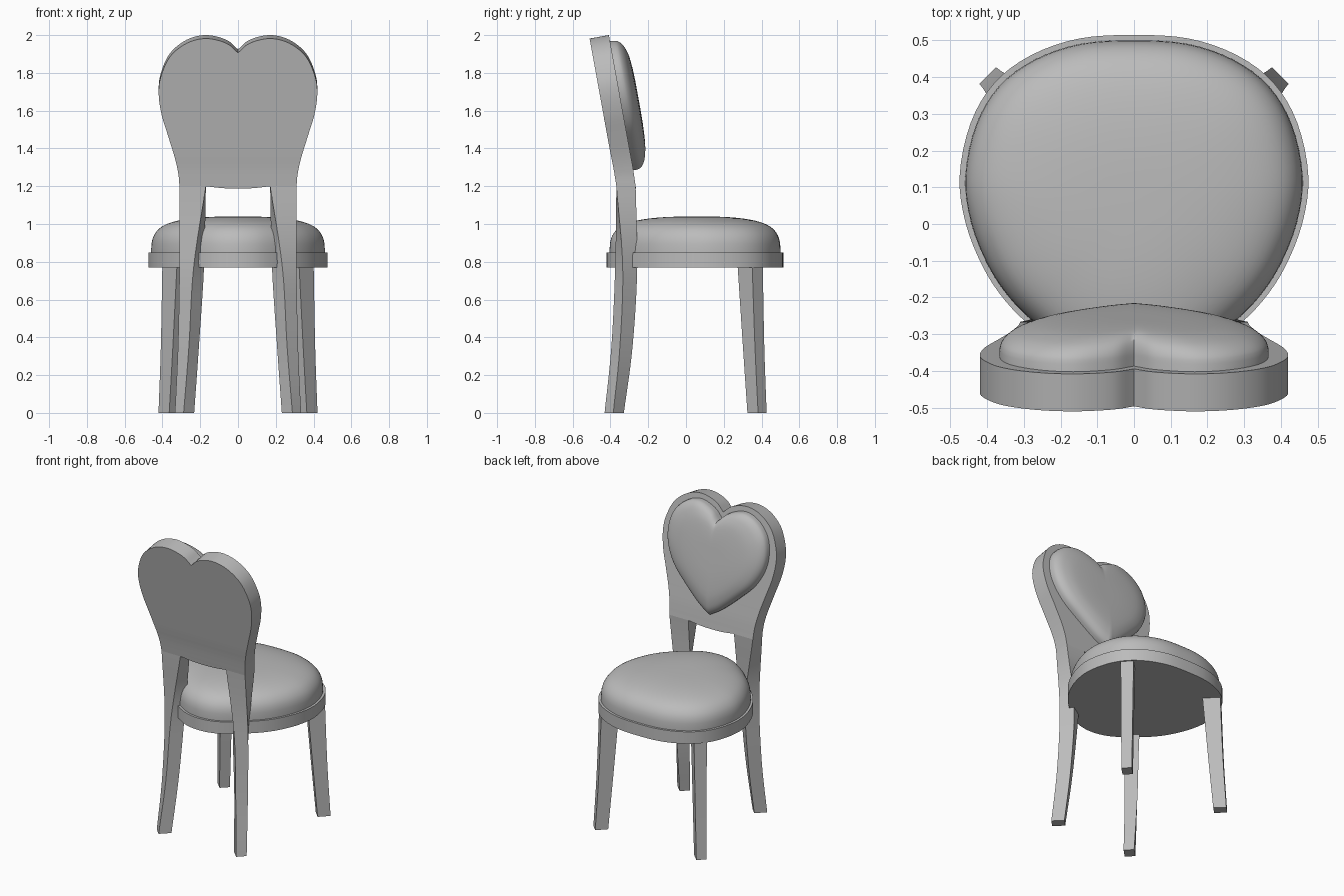
import bpy, bmesh, math
from mathutils import Vector

if "Cube" in bpy.data.objects:
    bpy.data.objects.remove(bpy.data.objects["Cube"])

grey = bpy.data.materials.new("plain_grey")
grey.diffuse_color = (0.5, 0.5, 0.5, 1)
grey.use_nodes = True
grey.node_tree.nodes["Principled BSDF"].inputs["Base Color"].default_value = grey.diffuse_color


def spline(pts, n=5, closed=False):
    """Smooth curve through the points, n steps per span."""
    p = [Vector(q) for q in pts]
    p = [p[-1]] + p + p[:2] if closed else [2 * p[0] - p[1]] + p + [2 * p[-1] - p[-2]]
    out = []
    for a, b, c, d in zip(p, p[1:], p[2:], p[3:]):
        for i in range(n):
            t = i / n
            out.append(0.5 * (2 * b + (c - a) * t + (2 * a - 5 * b + 4 * c - d) * t ** 2
                              + (3 * b - a - 3 * c + d) * t ** 3))
    return out if closed else out + [p[-2]]


def mirrored(half):
    """Close a right-half outline that starts and ends on x = 0."""
    return half + [Vector((-q.x, q.y)) for q in half[-2:0:-1]]


def finish(name, bm, angle=35):
    bmesh.ops.recalc_face_normals(bm, faces=bm.faces)
    me = bpy.data.meshes.new(name)
    bm.to_mesh(me)
    bm.free()
    me.materials.append(grey)
    ob = bpy.data.objects.new(name, me)
    bpy.context.collection.objects.link(ob)
    bpy.ops.object.select_all(action='DESELECT')
    ob.select_set(True)
    bpy.context.view_layer.objects.active = ob
    bpy.ops.object.shade_smooth_by_angle(angle=math.radians(angle))
    return ob


def loft(name, rings, angle=35):
    """Skin a stack of equal-length rings and cap both ends."""
    bm = bmesh.new()
    rows = [[bm.verts.new(v) for v in r] for r in rings]
    for r, s in zip(rows, rows[1:]):
        for i in range(len(r)):
            j = (i + 1) % len(r)
            bm.faces.new((r[i], r[j], s[j], s[i]))
    bm.faces.new(rows[0])
    bm.faces.new(rows[-1])
    return finish(name, bm, angle)


# Lean of the backrest: centre depth at each height
LEAN = spline([(1.2, -0.3175), (1.3, -0.333), (1.4, -0.352), (1.7, -0.4065), (2.0, -0.461)], 8)


def lean(z):
    for a, b in zip(LEAN, LEAN[1:]):
        if z <= b.x:
            break
    return a.y + (b.y - a.y) * (z - a.x) / (b.x - a.x)


# Seat rim and seat cushion
half = [(0.15, 0.505), (0.28, 0.46), (0.38, 0.385), (0.445, 0.275), (0.475, 0.13), (0.458, 0),
        (0.41, -0.12), (0.35, -0.21), (0.275, -0.285), (0.19, -0.355), (0.1, -0.403)]
egg = spline([(0, 0.515)] + half + [(0, -0.42)] + [(-x, y) for x, y in half[::-1]], 4, True)
loft("seat_rim", [[(p.x, p.y, z) for p in egg] for z in (0.77, 0.85)])

dome = spline([(1, 0.865), (0.99, 0.91), (0.955, 0.95), (0.88, 0.985), (0.75, 1.011),
               (0.55, 1.029), (0.3, 1.038), (0.02, 1.04)], 3)
dome = [Vector((1, 0.84))] + dome
loft("seat_cushion", [[(p.x * 0.968 * d.x, 0.06 + (p.y - 0.06) * 0.968 * d.x, d.y) for p in egg]
                      for d in dome])

# Front legs: tapered, turned 45 degrees, flaring outward
# keys: centre, half depth, half width, height
front_keys = spline([(0.37, 0.04, 0.032, 0), (0.352, 0.045, 0.035, 0.35),
                     (0.333, 0.055, 0.04, 0.8)], 6)
# Back legs: four corners that untwist as they rise into the backrest
# keys: x, y of back-outer, back-inner, front-inner, front-outer, then height
back_keys = [(0.334, -0.385, 0.288, -0.431, 0.232, -0.375, 0.277, -0.329, 0),
             (0.318, -0.350, 0.260, -0.395, 0.207, -0.335, 0.265, -0.283, 0.35),
             (0.310, -0.335, 0.235, -0.375, 0.180, -0.310, 0.260, -0.258, 0.77),
             (0.310, -0.3685, 0.17, -0.3685, 0.17, -0.2665, 0.310, -0.2665, 1.2)]
back_keys = spline(back_keys, 6)
for side, s in (("right", 1), ("left", -1)):
    rings = []
    for c, d, w, z in front_keys:
        k = math.sqrt(0.5)
        rings.append([(s * (c + k * (a * d - b * w)), c + 0.006 + k * (a * d + b * w), z)
                      for a, b in ((1, 1), (1, -1), (-1, -1), (-1, 1))])
    loft("front_leg_" + side, rings)
    loft("back_leg_" + side, [[(s * k[i], k[i + 1], k[8]) for i in (0, 2, 4, 6)]
                              for k in back_keys])

# Backrest: heart-topped board, sliced across so that it can bend
board = spline([(0, 1.915), (0.06, 1.965), (0.165, 1.991), (0.27, 1.967), (0.36, 1.895),
                (0.408, 1.79), (0.42, 1.70), (0.405, 1.59), (0.37, 1.475), (0.335, 1.36),
                (0.316, 1.27), (0.31, 1.2)], 5)
board = mirrored(board + spline([(0.17, 1.2), (0.085, 1.19), (0, 1.187)], 3))
bm = bmesh.new()
face = bm.faces.new([bm.verts.new((p.x, -0.051, p.y)) for p in board])
new = bmesh.ops.extrude_face_region(bm, geom=[face])["geom"]
for v in new:
    if isinstance(v, bmesh.types.BMVert):
        v.co.y = 0.051
for z in (1.2, 1.225, 1.25, 1.275, 1.3, 1.325, 1.35, 1.375, 1.4, 1.5):
    bmesh.ops.bisect_plane(bm, geom=bm.verts[:] + bm.edges[:] + bm.faces[:],
                           plane_co=(0, 0, z), plane_no=(0, 0, 1))
for v in bm.verts:
    z, y = v.co.z, v.co.y
    tilt = min(1, max(0, (z - 1.2) / 0.2))
    v.co.y = y + lean(z)
    v.co.z = z + 0.18 * tilt * y
finish("backrest", bm)

# Heart cushion: domed rings that soften from a heart to an oval
heart = mirrored(spline([(0, 1.872), (0.06, 1.925), (0.165, 1.957), (0.265, 1.925), (0.34, 1.845),
                         (0.366, 1.74), (0.35, 1.63), (0.29, 1.52), (0.19, 1.42), (0.08, 1.325),
                         (0, 1.275)], 5))
centre = Vector((0, 1.65))
puff = spline([(1, 0.02), (0.985, 0.038), (0.94, 0.056), (0.86, 0.071), (0.7, 0.085),
               (0.4, 0.092), (0.02, 0.093)], 3)
puff = [Vector((1, -0.02))] + puff
rings = []
for s, h in puff:
    ring = []
    for p in heart:
        d = p - centre
        q = centre + s * d.lerp(d.normalized() * 0.31, 1 - s)
        ring.append((q.x, lean(q.y) + 0.051 + h, q.y + 0.18 * (0.05 + max(0, h))))
    rings.append(ring)
loft("heart_cushion", rings, 50)
